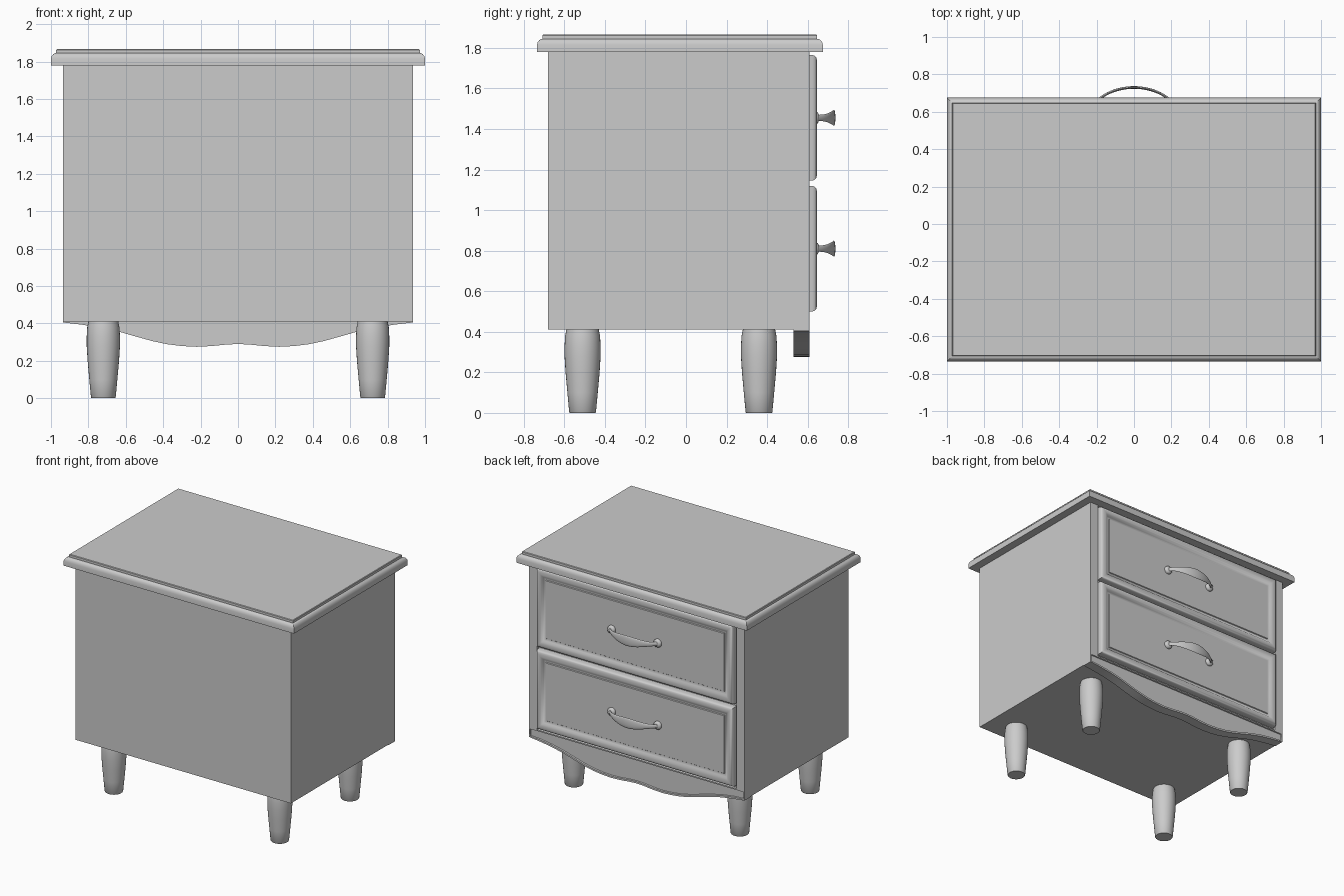
import bpy, bmesh
from math import sin, cos, pi, radians

cube = bpy.data.objects.get("Cube")
if cube:
    bpy.data.objects.remove(cube, do_unlink=True)

grey = bpy.data.materials.new("warm_free_grey")
grey.name = "plain grey"
grey.diffuse_color = (0.6, 0.6, 0.6, 1)
grey.use_nodes = True
grey.node_tree.nodes["Principled BSDF"].inputs["Base Color"].default_value = (0.6, 0.6, 0.6, 1)


def finish(name, bm):
    bmesh.ops.recalc_face_normals(bm, faces=bm.faces)
    mesh = bpy.data.meshes.new(name)
    bm.to_mesh(mesh)
    bm.free()
    mesh.materials.append(grey)
    obj = bpy.data.objects.new(name, mesh)
    bpy.context.collection.objects.link(obj)
    bpy.ops.object.select_all(action='DESELECT')
    obj.select_set(True)
    bpy.context.view_layer.objects.active = obj
    bpy.ops.object.shade_smooth_by_angle(angle=radians(35))
    return obj


def loft(name, rings):
    """Skin a stack of equal-length point rings and cap both ends."""
    bm = bmesh.new()
    rows = [[bm.verts.new(p) for p in ring] for ring in rings]
    n = len(rows[0])
    for a, b in zip(rows, rows[1:]):
        for i in range(n):
            j = (i + 1) % n
            bm.faces.new((a[i], a[j], b[j], b[i]))
    bm.faces.new(rows[0])
    bm.faces.new(rows[-1])
    return finish(name, bm)


def rect(u0, u1, v0, v1, inset=0):
    u0, u1, v0, v1 = u0 + inset, u1 - inset, v0 + inset, v1 - inset
    return [(u0, v0), (u1, v0), (u1, v1), (u0, v1)]


def box(name, x0, x1, y0, y1, z0, z1):
    return loft(name, [[(x, y, z) for x, y in rect(x0, x1, y0, y1)] for z in (z0, z1)])


def circle(r, n=32):
    return [(r * cos(2 * pi * i / n), r * sin(2 * pi * i / n)) for i in range(n)]


# Carcass and corner stiles around the drawer opening
box("cabinet_body", -0.935, 0.935, -0.68, 0.59, 0.41, 1.78)
for side, x0 in (("right", -0.935), ("left", 0.865)):
    box(side + "_stile", x0, x0 + 0.07, 0.59, 0.61, 0.48, 1.78)

# Stepped table top with rounded lip
lip = [(0, 1.78), (0, 1.815), (0.004, 1.829), (0.012, 1.839), (0.023, 1.845),
       (0.028, 1.845), (0.028, 1.862), (0.032, 1.866)]
loft("table_top", [[(x, y, z) for x, y in rect(-1, 1, -0.735, 0.675, i)] for i, z in lip])

# Turned legs
leg = [(0.063, 0), (0.066, 0.004), (0.075, 0.1), (0.084, 0.2), (0.089, 0.28),
       (0.089, 0.33), (0.086, 0.38), (0.08, 0.41)]
for side, x in (("right", -0.72), ("left", 0.72)):
    for end, y in (("front", -0.51), ("back", 0.36)):
        loft(f"{end}_{side}_leg",
             [[(x + u, y + v, z) for u, v in circle(r)] for r, z in leg])

# Scalloped apron with a recessed face
half = [(0, 0.29), (0.06, 0.287), (0.14, 0.279), (0.22, 0.275), (0.3, 0.279),
        (0.38, 0.289), (0.46, 0.306), (0.55, 0.331), (0.64, 0.357),
        (0.74, 0.379), (0.84, 0.394), (0.935, 0.405)]
outline = [(-x, z) for x, z in reversed(half[1:])] + half + [(0.935, 0.48), (-0.935, 0.48)]
bm = bmesh.new()
back = bm.faces.new([bm.verts.new((x, 0.53, z)) for x, z in outline])
out = bmesh.ops.extrude_face_region(bm, geom=[back], use_keep_orig=True)["geom"]
bmesh.ops.translate(bm, vec=(0, 0.08, 0),
                    verts=[g for g in out if isinstance(g, bmesh.types.BMVert)])
bmesh.ops.recalc_face_normals(bm, faces=bm.faces)
face = max(bm.faces, key=lambda f: f.calc_center_median().y)
bmesh.ops.inset_individual(bm, faces=[face], thickness=0.014, depth=0)
bmesh.ops.inset_individual(bm, faces=[face], thickness=0.004, depth=-0.008)
finish("apron", bm)

# Drawers with moulded frames and bow handles
frame = [(0, 0.585), (0, 0.622), (0.004, 0.634), (0.012, 0.642), (0.024, 0.645),
         (0.04, 0.645), (0.052, 0.64), (0.062, 0.63), (0.072, 0.626),
         (0.08, 0.626), (0.084, 0.632)]
for level, z0, z1 in (("lower", 0.5, 1.12), ("upper", 1.145, 1.765)):
    loft(level + "_drawer",
         [[(x, y, z) for x, z in rect(-0.855, 0.855, z0, z1, i)] for i, y in frame])
    mid = (z0 + z1) / 2
    rings = []
    for k in range(33):
        s = k / 16 - 1
        x, y = 0.205 * s, 0.73 - 0.065 * s * s - 0.015 * s ** 6
        tall = 0.015 + 0.025 * (1 - s * s) ** 2
        dx, dy = 0.205, -0.13 * s - 0.09 * s ** 5
        length = (dx * dx + dy * dy) ** 0.5
        rings.append([(x - dy / length * 0.007 * u, y + dx / length * 0.007 * u,
                       mid + tall * v) for u, v in circle(1, 16)])
    loft(level + "_handle", rings)
    for side, x in (("right", -0.2), ("left", 0.2)):
        loft(f"{level}_{side}_handle_rose",
             [[(x + u, y, mid + v) for u, v in circle(r, 24)]
              for r, y in ((0.032, 0.625), (0.032, 0.642), (0.027, 0.65), (0.016, 0.655))])
